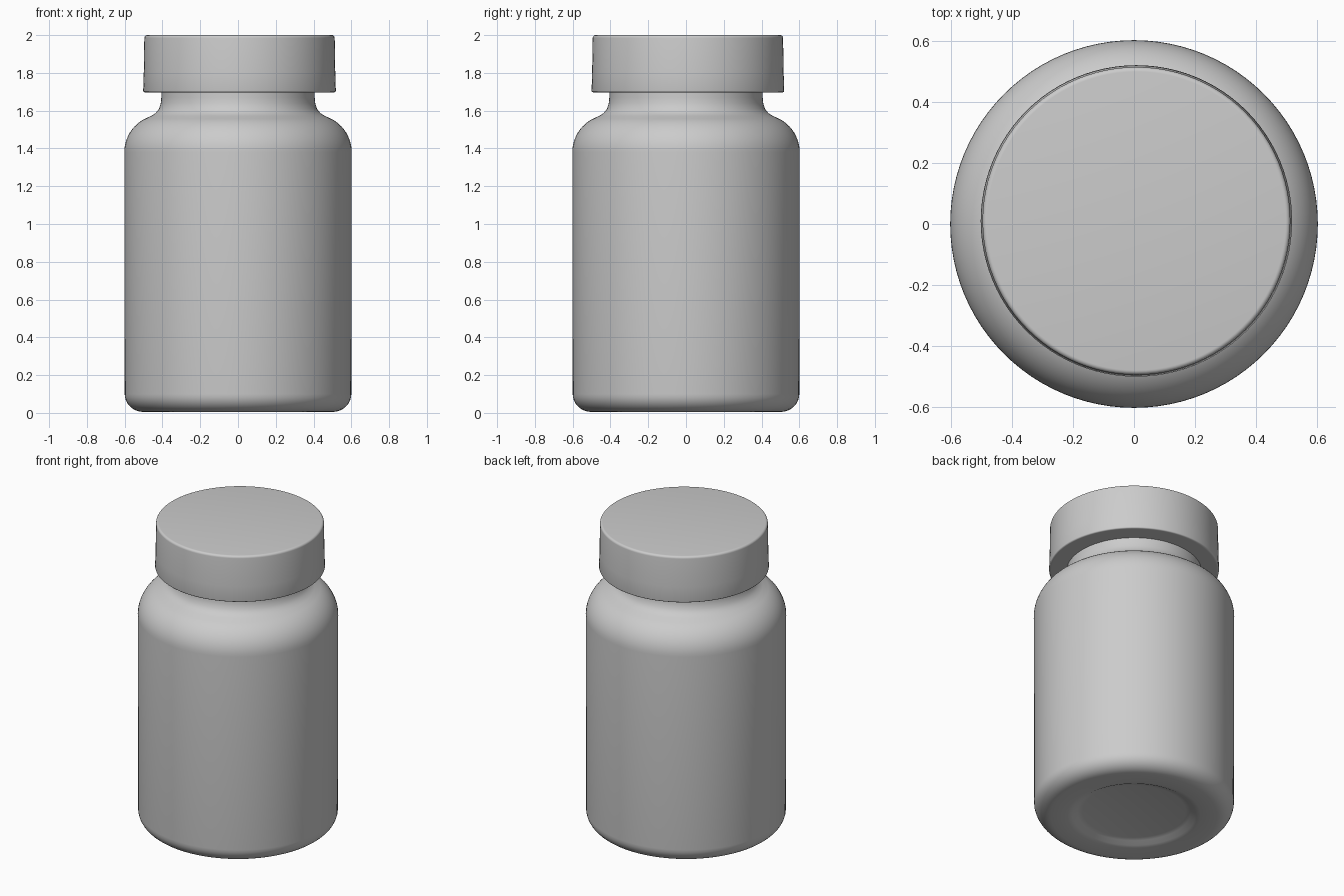
import bpy
import bmesh
import math

SIDES = 96

cube = bpy.data.objects.get("Cube")
if cube:
    bpy.data.objects.remove(cube, do_unlink=True)

GREY = (0.6, 0.6, 0.6, 1.0)
plastic = bpy.data.materials.new("grey plastic")
plastic.use_nodes = True
plastic.diffuse_color = GREY
plastic.node_tree.nodes["Principled BSDF"].inputs["Base Color"].default_value = GREY


def lathe(name, profile, x=0, y=0):
    """Revolve an (r, z) profile, running from axis to axis, about z."""
    bm = bmesh.new()
    verts = [bm.verts.new((r, 0, z)) for r, z in profile]
    edges = [bm.edges.new(pair) for pair in zip(verts, verts[1:])]
    bmesh.ops.spin(bm, geom=verts + edges, axis=(0, 0, 1), cent=(0, 0, 0),
                   angle=math.tau, steps=SIDES)
    bmesh.ops.remove_doubles(bm, verts=bm.verts, dist=0.0001)
    bmesh.ops.recalc_face_normals(bm, faces=bm.faces)
    mesh = bpy.data.meshes.new(name)
    bm.to_mesh(mesh)
    bm.free()
    obj = bpy.data.objects.new(name, mesh)
    bpy.context.collection.objects.link(obj)
    mesh.materials.append(plastic)
    obj.location = (x, y, 0)
    bpy.ops.object.select_all(action="DESELECT")
    obj.select_set(True)
    bpy.context.view_layer.objects.active = obj
    bpy.ops.object.shade_smooth_by_angle(angle=math.radians(40))
    return obj


def arc(r, z, width, height, start, end, steps=8):
    """Elliptical profile corner centred on (r, z), angles in degrees."""
    angles = [math.radians(start + (end - start) * i / steps) for i in range(steps + 1)]
    return [(r + width * math.cos(a), z + height * math.sin(a)) for a in angles]


# Bottle: recessed base, rounded foot, straight wall, shoulder and waisted neck
bottle = [(0, 0.035), (0.31, 0.035), (0.34, 0.028), (0.37, 0.012), (0.4, 0.006)]
bottle += arc(0.5, 0.1, 0.1, 0.095, -90, 0)
bottle += arc(0.4, 1.38, 0.202, 0.2, 0, 62, 10)
bottle += [(0.46, 1.572), (0.435, 1.588), (0.418, 1.61), (0.409, 1.64),
           (0.406, 1.67), (0.406, 1.72), (0, 1.72)]
lathe("bottle", bottle)

# Cap: slightly tapered disc with softened rims, seated a touch off centre
cap = [(0, 1.697), (0.495, 1.697)]
cap += arc(0.5, 1.705, 0.01, 0.008, -90, 0, 4)
cap += [(0.507, 1.8)]
cap += arc(0.489, 1.985, 0.015, 0.015, 0, 90, 5)
cap += [(0, 2.0)]
lathe("cap", cap, 0.008, 0.01)
